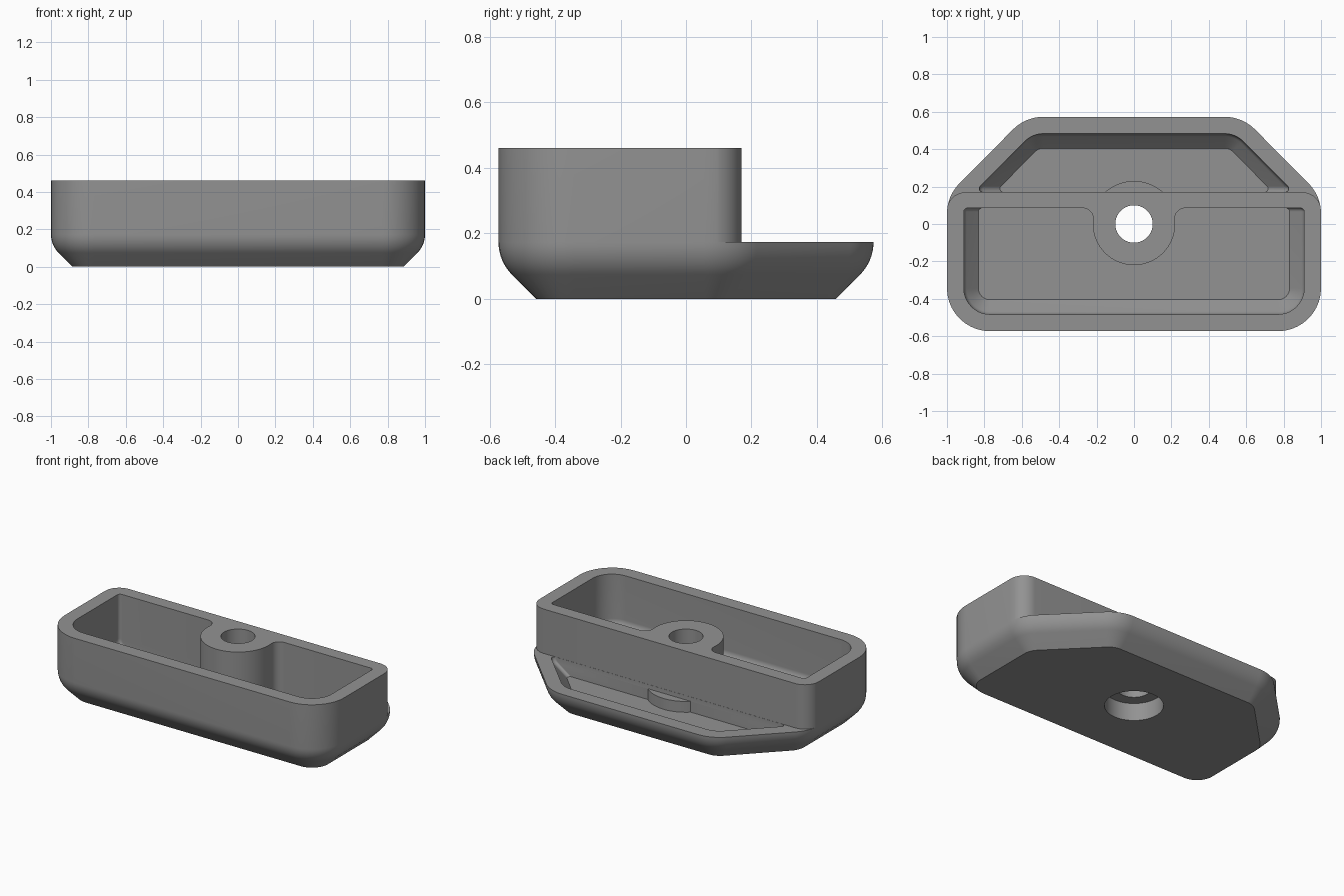
import bpy, bmesh, math
from mathutils import Vector

if "Cube" in bpy.data.objects:
    bpy.data.objects.remove(bpy.data.objects["Cube"])

gray = bpy.data.materials.new("plain gray")
gray.diffuse_color = (0.29, 0.29, 0.29, 1)
gray.use_nodes = True
gray.node_tree.nodes["Principled BSDF"].inputs["Base Color"].default_value = gray.diffuse_color

RIM, STEP, FLOOR = 0.46, 0.173, 0.075


def rounded(corners, seg=10):
    """Closed outline from (x, y, radius) corners, each rounded by an arc."""
    out = []
    for i, (x, y, r) in enumerate(corners):
        p = Vector((x, y))
        a = (Vector(corners[i - 1][:2]) - p).normalized()
        b = (Vector(corners[(i + 1) % len(corners)][:2]) - p).normalized()
        half = a.angle(b) / 2
        c = p + (a + b).normalized() * (r / math.sin(half))
        t = r / math.tan(half)
        s, e = p + a * t - c, p + b * t - c
        turn = math.atan2(s.x * e.y - s.y * e.x, s.dot(e))
        for k in range(seg + 1):
            g = turn * k / seg
            out.append((c.x + s.x * math.cos(g) - s.y * math.sin(g),
                        c.y + s.x * math.sin(g) + s.y * math.cos(g)))
    return out


def mirrored(right):
    """Right half corners, front to back, completed with the left half."""
    return rounded(right + [(-x, y, r) for x, y, r in reversed(right)])


def loft(name, layers):
    """Closed solid through (z, outline) layers."""
    bm = bmesh.new()
    rings = [[bm.verts.new((x, y, z)) for x, y in ring] for z, ring in layers]
    n = len(rings[0])
    for lo, hi in zip(rings, rings[1:]):
        for i in range(n):
            j = (i + 1) % n
            bm.faces.new((lo[i], lo[j], hi[j], hi[i]))
    bm.faces.new(rings[0][::-1])
    bm.faces.new(rings[-1])
    bmesh.ops.recalc_face_normals(bm, faces=bm.faces)
    me = bpy.data.meshes.new(name)
    bm.to_mesh(me)
    bm.free()
    me.materials.append(gray)
    ob = bpy.data.objects.new(name, me)
    bpy.context.collection.objects.link(ob)
    return ob


def circle(r, n=64):
    return [(r * math.cos(2 * math.pi * i / n), r * math.sin(2 * math.pi * i / n))
            for i in range(n)]


def cut(target, tool):
    mod = target.modifiers.new("cut", 'BOOLEAN')
    mod.operation, mod.solver, mod.object = 'DIFFERENCE', 'EXACT', tool
    bpy.context.view_layer.objects.active = target
    bpy.ops.object.modifier_apply(modifier=mod.name)
    bpy.data.objects.remove(tool)


def outer(d):
    return mirrored([(1 - d, d - 0.573, 0.23 - d), (1 - d, 0.15 - 0.414 * d, 0.23 - d),
                     (0.58 - 0.414 * d, 0.573 - d, 0.23 - d)])


def front_pocket(d):
    return mirrored([(1 - d, d - 0.573, 0.23 - d), (1 - d, 0.085, 0.02)])


def rear_pocket(d):
    return mirrored([(0.98 - 1.414 * d, 0.171, 0.018),
                     (0.58 - 0.414 * d, 0.573 - d, 0.23 - d)])


def bilge(radius, steps=8):
    """Quarter-turn half arc from the 45 degree slope up to the vertical wall."""
    return [(STEP - radius * math.sin(a), 0.14 - radius * math.cos(a))
            for a in (math.pi / 4 * (1 - k / steps) for k in range(steps + 1))]


# Body: sloped foot, rounded bilge, vertical wall
profile = [(0, 0.115)] + bilge(0.14) + [(RIM, 0)]
body = loft("tray_body", [(z, outer(d)) for z, d in profile])

# Lowered rear step behind the tall compartment
corner = [(0.9 + 0.1 * math.sin(a), 0.07 + 0.1 * math.cos(a))
          for a in (math.pi / 2 * k / 10 for k in range(11))]
notch = [(1.2, 0.07), (1.2, 0.8), (-1.2, 0.8), (-1.2, 0.07)]
notch += [(-x, y) for x, y in reversed(corner)] + corner
cut(body, loft("step_cutter", [(STEP, notch), (0.6, notch)]))

# Inner wall follows the outer wall at a constant thickness
inner = [(FLOOR, 0.168)] + bilge(0.05)

# Front compartment, leaving the boss with blended corners
front = loft("front_cutter", [(z, front_pocket(d)) for z, d in inner + [(0.6, 0.09)]])
fx, fy, fr = 0.2734, 0.03, 0.055
touch = math.atan2(fy, fx)
half = [(fx, 0.2)]
half += [(fx + fr * math.cos(a), fy + fr * math.sin(a))
         for a in (math.pi / 2 + (math.pi / 2 + touch) * k / 8 for k in range(9))]
half += [(0.22 * math.cos(a), 0.22 * math.sin(a))
         for a in (touch - (math.pi / 2 + touch) * k / 20 for k in range(1, 21))]
boss = half + [(-x, y) for x, y in reversed(half[:-1])]
cut(front, loft("boss_keep", [(-0.1, boss), (0.8, boss)]))
cut(body, front)

# Rear basin, leaving the low boss shoulder
rear = loft("rear_cutter", [(z, rear_pocket(d)) for z, d in inner + [(0.25, 0.09)]])
cut(rear, loft("shoulder_keep", [(-0.1, circle(0.23)), (0.145, circle(0.23))]))
cut(body, rear)

# Through hole and wider recess underneath
cut(body, loft("hole_cutter", [(-0.1, circle(0.1)), (0.8, circle(0.1))]))
cut(body, loft("recess_cutter", [(-0.1, circle(0.173)), (0.115, circle(0.173))]))

bpy.ops.object.select_all(action='DESELECT')
body.select_set(True)
bpy.context.view_layer.objects.active = body
bpy.ops.object.shade_smooth_by_angle(angle=math.radians(30))
